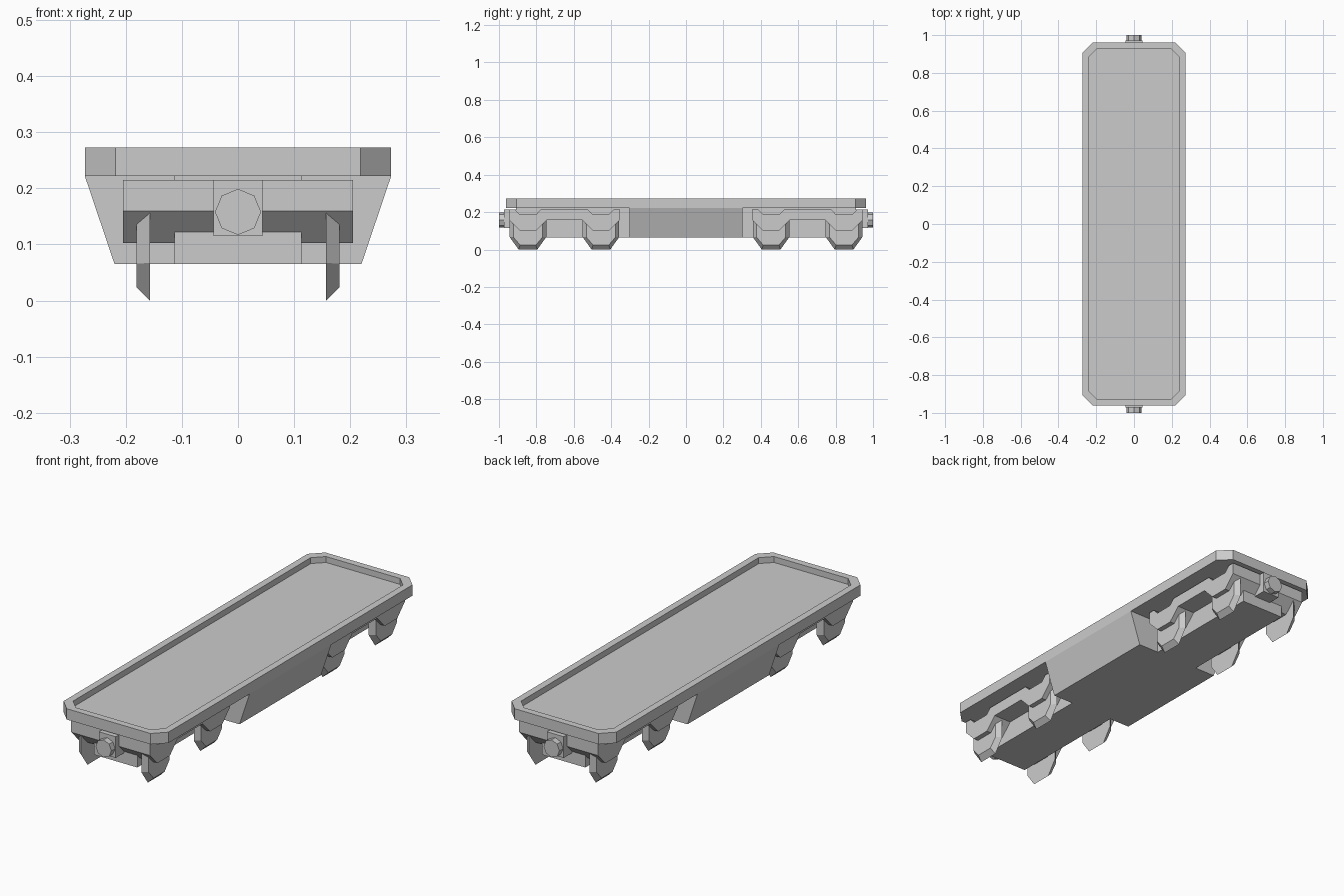
import bpy, bmesh
from math import pi
from mathutils import Matrix

if "Cube" in bpy.data.objects:
    bpy.data.objects.remove(bpy.data.objects["Cube"])


def finish(name, bm):
    bmesh.ops.recalc_face_normals(bm, faces=bm.faces)
    me = bpy.data.meshes.new(name)
    bm.to_mesh(me)
    bm.free()
    ob = bpy.data.objects.new(name, me)
    bpy.context.collection.objects.link(ob)
    return ob


def loft(name, *rings, sx=1, sy=1):
    """Join equal-length rings of 3D points into a capped solid."""
    bm = bmesh.new()
    loops = [[bm.verts.new((x * sx, y * sy, z)) for x, y, z in r] for r in rings]
    n = len(loops[0])
    for a, b in zip(loops, loops[1:]):
        for i in range(n):
            j = (i + 1) % n
            bm.faces.new((a[i], a[j], b[j], b[i]))
    bm.faces.new(loops[0])
    bm.faces.new(loops[-1])
    return finish(name, bm)


def box(name, x, y0, y1, z0, z1, sy=1):
    ring = lambda y: [(-x, y, z0), (x, y, z0), (x, y, z1), (-x, y, z1)]
    return loft(name, ring(y0), ring(y1), sy=sy)


def octo(x, y, c, z):
    return [(x, y - c, z), (x - c, y, z), (c - x, y, z), (-x, y - c, z),
            (-x, c - y, z), (c - x, -y, z), (x - c, -y, z), (x, c - y, z)]


# Deck with chamfered corners and a shallow recessed top
X, Y, C = 0.273, 0.962, 0.055
XI, YI, CI = 0.24, 0.93, 0.047
loft("deck", octo(X, Y, C, 0.222), octo(X, Y, C, 0.273),
     octo(XI, YI, CI, 0.273), octo(XI, YI, CI, 0.245))

# Tapered belly and long centre beam
belly = lambda y: [(-0.22, y, 0.065), (0.22, y, 0.065), (X, y, 0.222), (-X, y, 0.222)]
loft("belly", belly(-0.303), belly(0.303))
box("centre_beam", 0.113, -0.91, 0.91, 0.065, 0.222)

# Bogie frame profile: half of it (offset from bogie centre, z), then mirrored
half = [(0.093, 0.16), (0.149, 0.103), (0.241, 0.103), (0.297, 0.16), (0.297, 0.215),
        (0.265, 0.215), (0.24, 0.189), (0.15, 0.189), (0.125, 0.215)]
profile = half + [(-d, z) for d, z in reversed(half)]
BOGIE_Y = 0.65

# Wheel plate outlines: wide inner side, smaller outer side
inner = [(0.098, 0.157), (0.098, 0.067), (0.05, 0.002)]
outer = [(0.078, 0.157), (0.078, 0.066), (0.042, 0.024)]
inner[2] = (0.05, 0.0)


def wheel_ring(pts, x, cy):
    full = pts + [(-d, z) for d, z in reversed(pts)]
    return [(x, cy + d, z) for d, z in full]


for sy, end in ((-1, "front"), (1, "back")):
    loft(end + "_bogie_frame",
         *[[(x, BOGIE_Y + d, z) for d, z in profile] for x in (-0.205, 0.205)], sy=sy)
    for sx, side in ((-1, "left"), (1, "right")):
        for k, cy in enumerate((BOGIE_Y - 0.195, BOGIE_Y + 0.195)):
            loft(f"{end}_{side}_wheel_{k + 1}", wheel_ring(inner, 0.157, cy),
                 wheel_ring(outer, 0.181, cy), sx=sx, sy=sy)
    # Coupler block and eight-sided buffer
    box(end + "_coupler_block", 0.044, 0.88, 0.972, 0.115, 0.215, sy)
    bm = bmesh.new()
    bmesh.ops.create_cone(bm, cap_ends=True, segments=8, radius1=0.041, radius2=0.041,
                          depth=0.04, matrix=Matrix.Translation((0, sy * 0.98, 0.158))
                          @ Matrix.Rotation(pi / 2, 4, 'X'))
    finish(end + "_buffer", bm)
